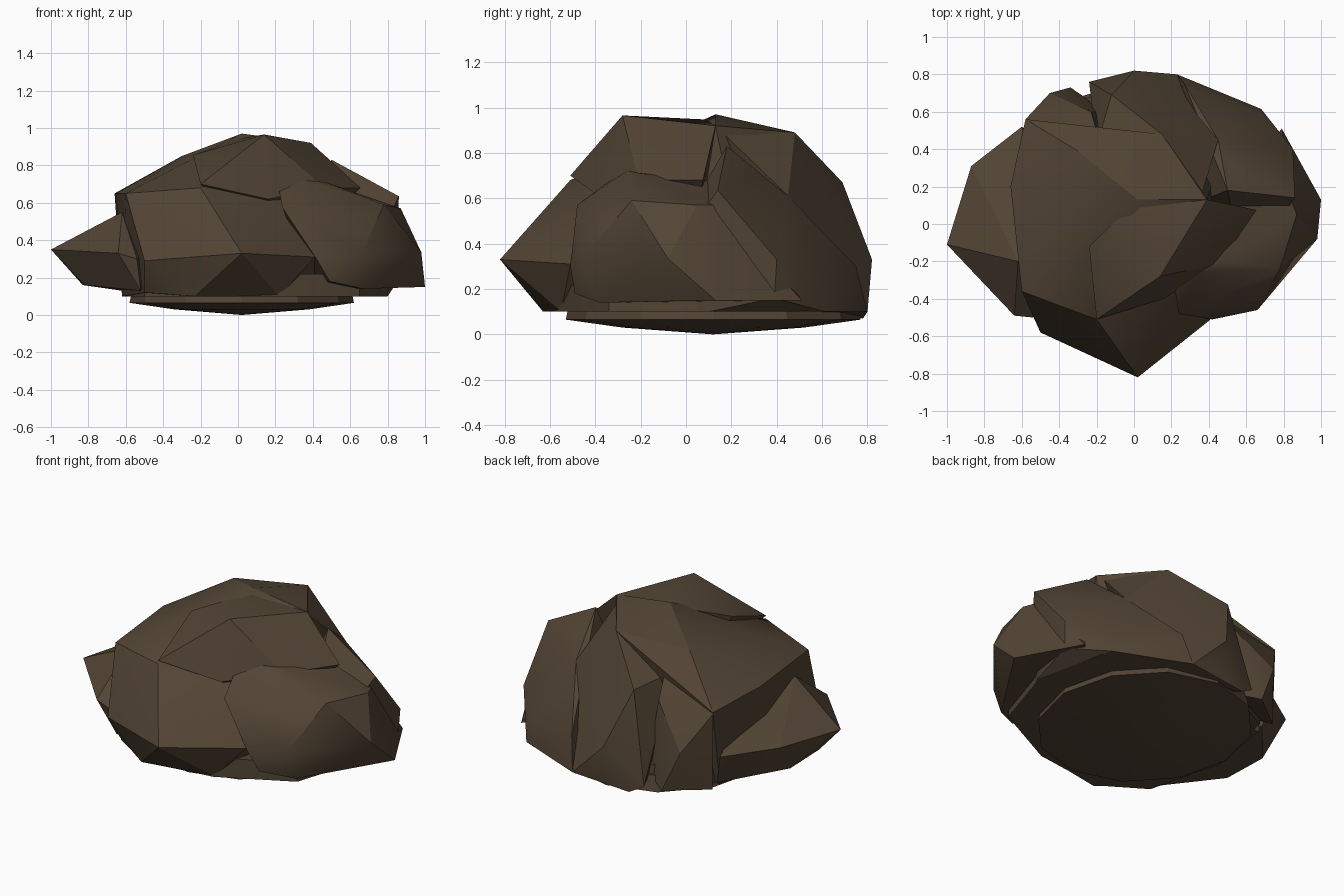
import bpy, bmesh
from math import sin, cos, pi, radians

mat = bpy.data.materials.new("brown_stone")
mat.diffuse_color = (0.085, 0.058, 0.035, 1)


def chunk(name, points):
    """Faceted stone chunk: the convex hull of a few corner points."""
    bm = bmesh.new()
    for p in points:
        bm.verts.new(p)
    bmesh.ops.convex_hull(bm, input=bm.verts[:])
    loose = [v for v in bm.verts if not v.link_faces]
    bmesh.ops.delete(bm, geom=loose, context='VERTS')
    bmesh.ops.recalc_face_normals(bm, faces=bm.faces[:])
    mesh = bpy.data.meshes.new(name)
    bm.to_mesh(mesh)
    bm.free()
    mesh.materials.append(mat)
    ob = bpy.data.objects.new(name, mesh)
    bpy.context.collection.objects.link(ob)
    bpy.ops.object.select_all(action='DESELECT')
    ob.select_set(True)
    bpy.context.view_layer.objects.active = ob
    bpy.ops.object.shade_smooth_by_angle(angle=radians(24))
    return ob


# main mass with the pointed front corner
chunk("main_mass", [
    (-.60, -.36, .65), (-.66, .20, .65), (-.58, .56, .60), (-.30, .39, .85),
    (-.24, -.12, .82), (-.20, -.51, .68), (-.50, -.58, .29), (-.50, -.46, .12),
    (-.23, -.63, .10), (.22, -.55, .10), (.02, -.82, .33), (.41, -.51, .31),
    (-.62, 0, .10), (-.55, .45, .10), (.02, .13, .97), (.15, .48, .89),
    (.39, .13, .92), (.45, .30, .10)])

# slab lying over the top towards the front right
chunk("top_slab", [
    (-.20, -.51, .70), (-.24, -.12, .855), (.02, .13, .945), (.14, .15, .93),
    (.14, -.28, .965), (.39, .13, .92), (.655, .075, .68), (.46, -.21, .68),
    (.16, -.40, .62), (0, 0, .40), (.35, .05, .40)])

# back wedge, separated by a gully from the back left corner
chunk("back_mass", [
    (.15, .48, .89), (.36, .15, .90), (.45, .45, .61), (-.12, .69, .67),
    (0, .82, .33), (.02, .79, .09), (.23, .80, .10), (-.15, .78, .07),
    (-.24, .76, .12), (-.20, .42, .70), (.40, .60, .10), (0, .1, .3)])
chunk("back_left_chunk", [
    (-.58, .56, .59), (-.45, .70, .36), (-.34, .73, .11), (-.57, .55, .11),
    (-.30, .39, .83), (-.20, .50, .72), (-.23, .60, .60), (-.15, .60, .15),
    (-.30, .20, .30)])

# right rear shoulder
chunk("right_rear_chunk", [
    (.86, .14, .635), (.50, .18, .83), (.51, .33, .70), (.45, .45, .61),
    (.85, .40, .33), (.84, .39, .16), (.68, .615, .10), (.66, .60, .22),
    (.23, .80, .10), (.27, .75, .30), (.80, .10, .10), (.60, -.25, .10),
    (.30, .10, .30)])

# right front shoulder, undercut below
chunk("right_front_chunk", [
    (.98, -.08, .335), (1.0, .13, .15), (.66, -.46, .33), (.78, -.24, .59),
    (.87, .05, .57), (.84, .13, .57), (.67, -.38, .14), (.42, -.51, .30),
    (.49, -.49, .18), (.35, -.26, .72), (.24, -.48, .57), (.22, -.36, .66),
    (.47, -.20, .71), (.79, .51, .15), (.56, .15, .67), (.40, 0, .15)])

# pointed ledge on the left
chunk("left_ledge", [
    (-1.0, -.11, .35), (-.62, -.20, .55), (-.64, -.49, .33), (-.54, -.50, .30),
    (-.83, .15, .16), (-.87, .31, .36), (-.82, -.15, .16), (-.52, -.46, .13),
    (-.60, .52, .31), (-.55, .48, .12), (-.40, 0, .40)])

# low skirt closing the foot all round
foot = [(.22, -.56), (.65, -.34), (.79, .10), (.70, .55), (.40, .71),
        (0, .78), (-.50, .52), (-.61, 0), (-.50, -.45), (-.23, -.62)]
chunk("foot_skirt", [(x, y, z) for x, y in foot for z in (.10, .22)])

# shallow rounded underside
base = [(.02, .12, 0)]
for i in range(12):
    a = i * pi / 6
    base += [(.02 + .60 * cos(a), .12 + .65 * sin(a), .065),
             (.02 + .36 * cos(a), .12 + .40 * sin(a), .03),
             (.02 + .58 * cos(a), .12 + .63 * sin(a), .16)]
chunk("underside", base)
